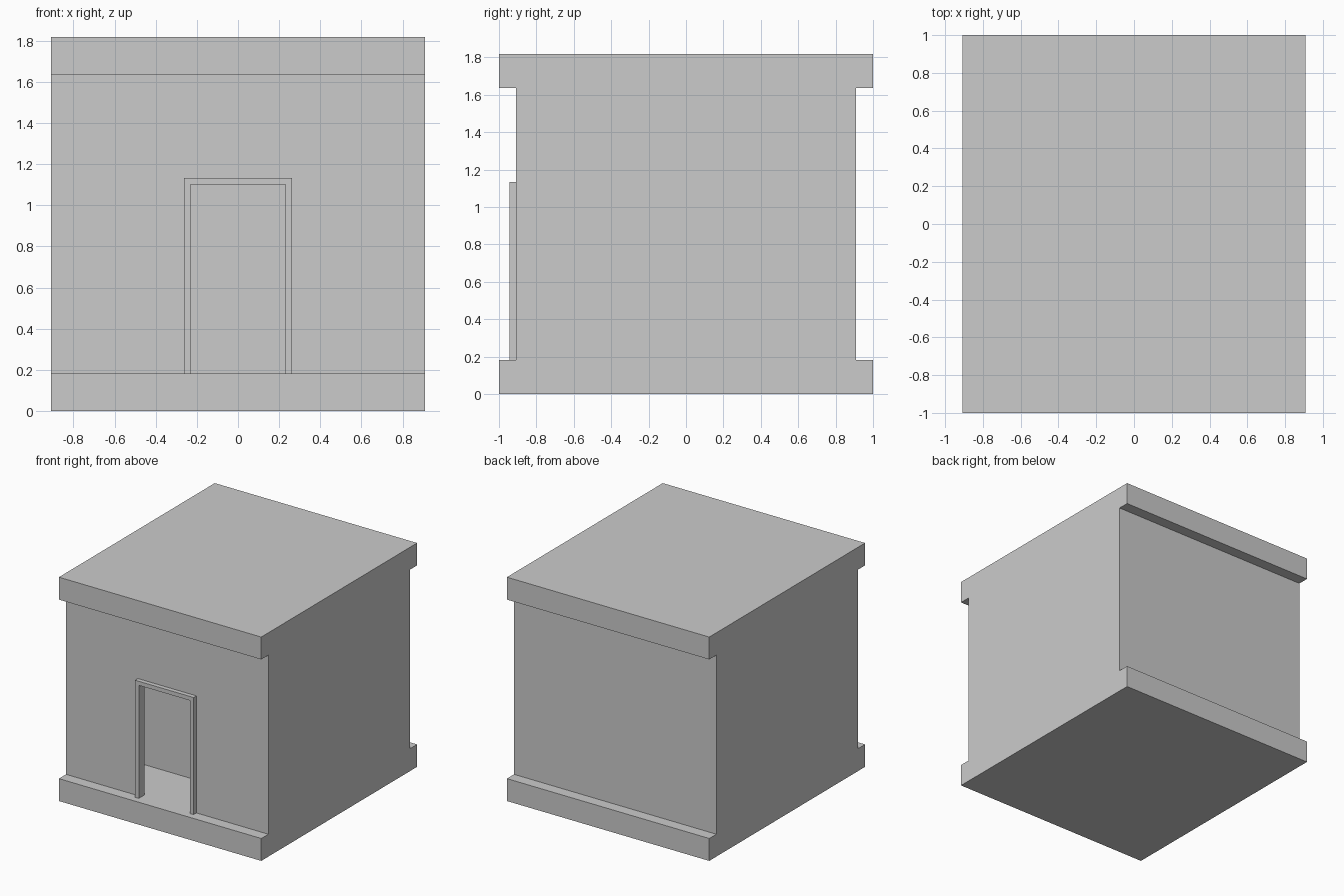
import bpy, bmesh
from mathutils import Vector

if "Cube" in bpy.data.objects:
    bpy.data.objects.remove(bpy.data.objects["Cube"])

HALF_X = 0.909          # half width of the building
WALL_Y = 0.909          # wall face, front and back
BASE, EAVE, TOP = 0.182, 1.636, 1.818
SHELL = 0.04            # wall thickness
DOOR_X, DOOR_Z = 0.23, 1.10
TRIM = 0.033


def extrude(name, points, direction):
    """Prism from a flat outline swept along direction."""
    bm = bmesh.new()
    face = bm.faces.new([bm.verts.new(p) for p in points])
    swept = bmesh.ops.extrude_face_region(bm, geom=[face])["geom"]
    verts = [g for g in swept if isinstance(g, bmesh.types.BMVert)]
    bmesh.ops.translate(bm, verts=verts, vec=Vector(direction))
    bmesh.ops.recalc_face_normals(bm, faces=bm.faces[:])
    mesh = bpy.data.meshes.new(name)
    bm.to_mesh(mesh)
    bm.free()
    obj = bpy.data.objects.new(name, mesh)
    bpy.context.collection.objects.link(obj)
    return obj


def cut_box(target, name, x, y0, y1, z0, z1):
    """Subtract a box, symmetric in x, from target."""
    outline = [(-x, y0, z0), (x, y0, z0), (x, y0, z1), (-x, y0, z1)]
    cutter = extrude(name, outline, (0, y1 - y0, 0))
    cutter.hide_render = True
    cutter.display_type = 'WIRE'
    mod = target.modifiers.new(name, 'BOOLEAN')
    mod.operation = 'DIFFERENCE'
    mod.solver = 'EXACT'
    mod.object = cutter


# Building: base, walls and roof slab as one profile swept across x
half = [(1, 0), (1, BASE), (WALL_Y, BASE), (WALL_Y, EAVE), (1, EAVE), (1, TOP)]
profile = half + [(-y, z) for y, z in reversed(half)]
building = extrude("building", [(-HALF_X, y, z) for y, z in profile], (2 * HALF_X, 0, 0))

# Room behind the front wall, and the doorway into it
inner_y = -WALL_Y + SHELL
cut_box(building, "room_cutter", HALF_X - SHELL, inner_y, -0.44, BASE, EAVE)
cut_box(building, "doorway_cutter", DOOR_X, -0.96, inner_y + 0.05, BASE, DOOR_Z)

# Door frame: posts and lintel in one outline
outer_x, outer_z = DOOR_X + TRIM, DOOR_Z + TRIM
side = [(outer_x, outer_z), (outer_x, BASE), (DOOR_X, BASE), (DOOR_X, DOOR_Z)]
frame = side + [(-x, z) for x, z in reversed(side)]
extrude("door_frame", [(x, -WALL_Y, z) for x, z in frame], (0, -0.036, 0))
